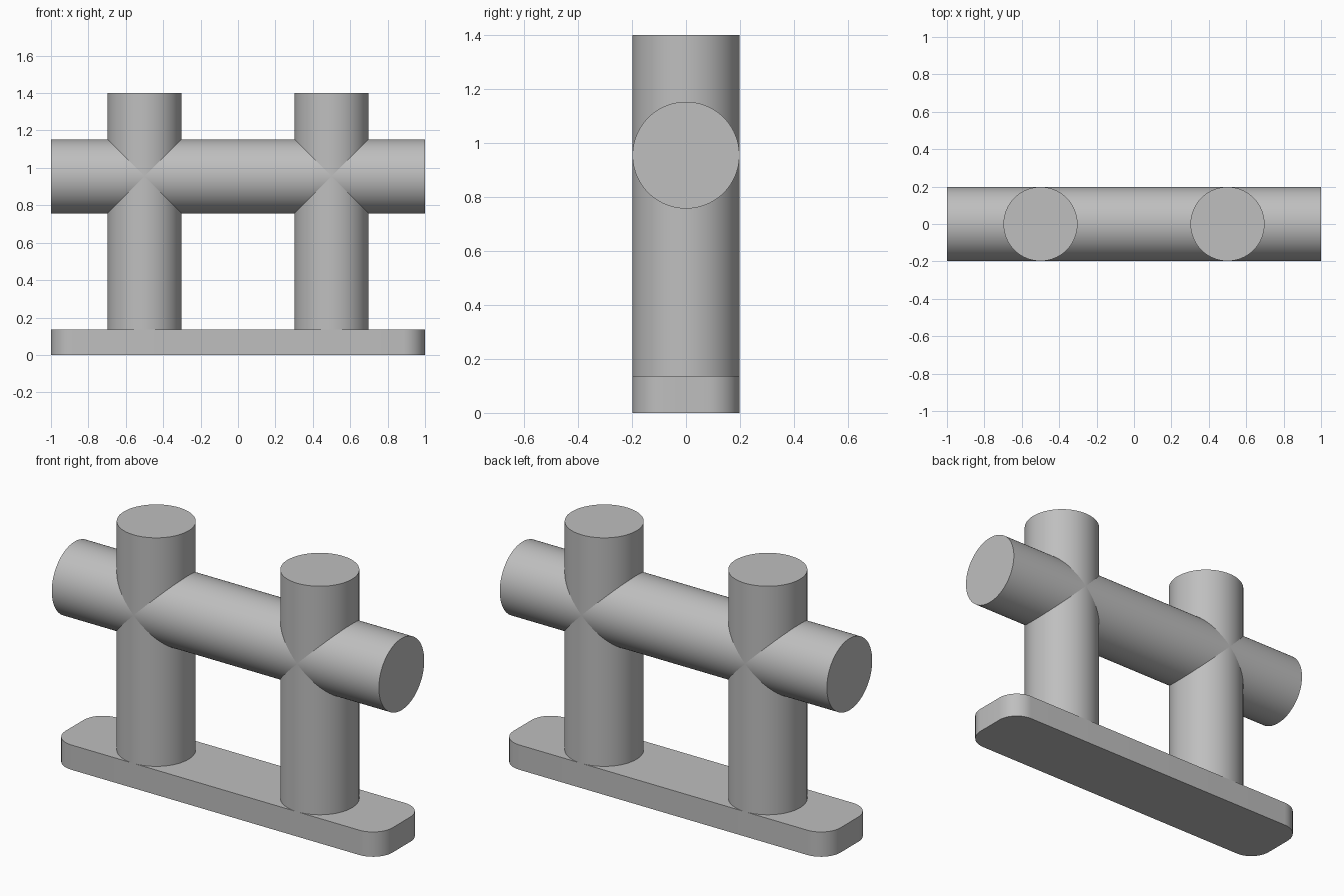
import bpy
import bmesh
import math

cube = bpy.data.objects.get("Cube")
if cube:
    bpy.data.objects.remove(cube, do_unlink=True)

RADIUS = 0.198
BASE_TOP = 0.137
POST_TOP = 1.4
BAR_HEIGHT = 0.955

grey = bpy.data.materials.new("plain_grey")
grey.use_nodes = True
grey.diffuse_color = (0.52, 0.52, 0.52, 1)
grey.node_tree.nodes["Principled BSDF"].inputs["Base Color"].default_value = grey.diffuse_color


def finish(obj, name):
    """Name the part, colour it and smooth its curved sides."""
    obj.name = obj.data.name = name
    obj.data.materials.append(grey)
    bpy.ops.object.select_all(action="DESELECT")
    obj.select_set(True)
    bpy.context.view_layer.objects.active = obj
    bpy.ops.object.shade_smooth_by_angle(angle=math.radians(30))


def cylinder(name, length, location, rotation=(0, 0, 0)):
    bpy.ops.mesh.primitive_cylinder_add(vertices=96, radius=RADIUS, depth=length,
                                        location=location, rotation=rotation)
    finish(bpy.context.object, name)


# Base plate with rounded vertical corners
bm = bmesh.new()
bmesh.ops.create_cube(bm, size=1)
bmesh.ops.scale(bm, vec=(2, 2 * RADIUS, BASE_TOP), verts=bm.verts)
bmesh.ops.translate(bm, vec=(0, 0, BASE_TOP / 2), verts=bm.verts)
corners = [e for e in bm.edges
           if abs(e.verts[0].co.z - e.verts[1].co.z) > BASE_TOP / 2]
bmesh.ops.bevel(bm, geom=corners, offset=0.12, offset_type="OFFSET",
                segments=12, profile=0.5, affect="EDGES")
mesh = bpy.data.meshes.new("base_plate")
bm.to_mesh(mesh)
bm.free()
base = bpy.data.objects.new("base_plate", mesh)
bpy.context.collection.objects.link(base)
finish(base, "base_plate")

# Two upright posts standing on the base
for side, x in (("right", -0.5), ("left", 0.5)):
    cylinder(side + "_post", POST_TOP - BASE_TOP, (x, 0, (POST_TOP + BASE_TOP) / 2))

# Horizontal bar passing through both posts
cylinder("cross_bar", 2, (0, 0, BAR_HEIGHT), (0, math.pi / 2, 0))
